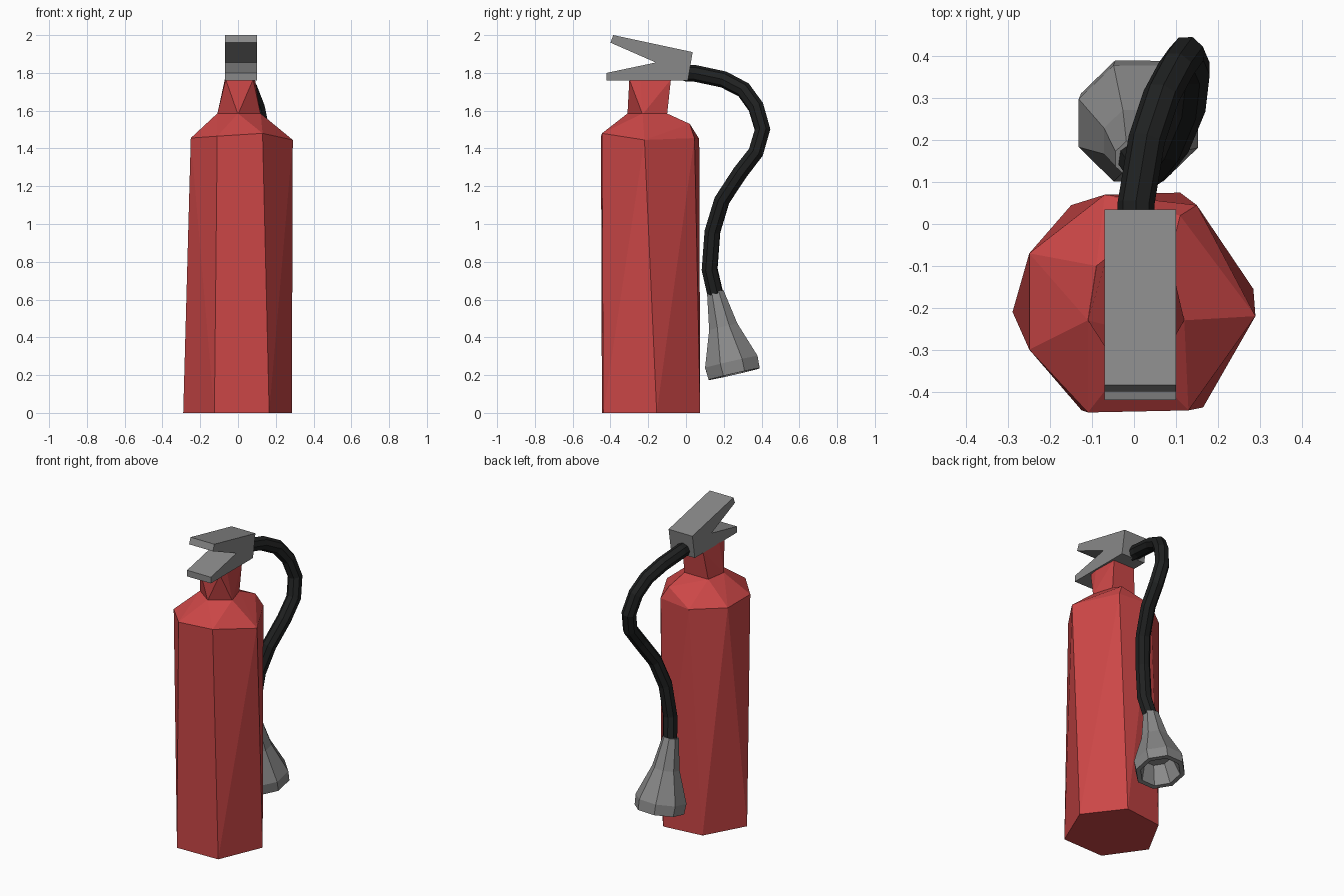
import bpy, bmesh
from math import cos, sin, pi
from mathutils import Vector

cube = bpy.data.objects.get("Cube")
if cube:
    bpy.data.objects.remove(cube, do_unlink=True)


def material(name, colour):
    mat = bpy.data.materials.new(name)
    mat.use_nodes = True
    mat.diffuse_color = (*colour, 1)
    mat.node_tree.nodes["Principled BSDF"].inputs["Base Color"].default_value = (*colour, 1)
    return mat


red = material("red paint", (0.60, 0.062, 0.062))
grey = material("grey metal", (0.25, 0.25, 0.25))
black = material("black rubber", (0.014, 0.015, 0.015))


def add_object(name, bm, mat):
    bmesh.ops.recalc_face_normals(bm, faces=bm.faces)
    mesh = bpy.data.meshes.new(name)
    bm.to_mesh(mesh)
    bm.free()
    mesh.materials.append(mat)
    obj = bpy.data.objects.new(name, mesh)
    bpy.context.collection.objects.link(obj)
    return obj


def hull(name, points, mat):
    bm = bmesh.new()
    for p in points:
        bm.verts.new(p)
    result = bmesh.ops.convex_hull(bm, input=bm.verts)
    loose = [v for v in bm.verts if not v.link_faces]
    bmesh.ops.delete(bm, geom=loose, context="VERTS")
    return add_object(name, bm, mat)


def level(ring, z):
    return [(x, y, z) for x, y in ring]


# Tank: uneven six-sided base rising to a faceted shoulder
base = [(-.29, -.21), (-.125, -.445), (.165, -.438), (.285, -.155), (.11, .075), (-.15, .045)]
rim = [(-.25, -.07, 1.455), (-.25, -.30, 1.455), (-.11, -.45, 1.465), (.13, -.445, 1.48),
       (.29, -.22, 1.445), (.15, .045, 1.455), (-.07, .07, 1.45)]
collar = [(-.11, -.23), (0, -.31), (.12, -.23), (.08, -.10), (-.09, -.10)]
shoulder_bump = [(.11, .02, 1.53)]
hull("tank", level(base, 0) + rim + level(collar, 1.585) + shoulder_bump, red)

# Neck
neck_top = [(-.07, -.24), (-.065, -.30), (.08, -.30), (.09, -.24), (.085, -.08), (-.065, -.08)]
hull("neck", level(collar, 1.58) + level(neck_top, 1.765), red)

# Valve handle: forked side profile pulled across the width
profile = [(-.42, 1.76), (.01, 1.76), (.035, 1.91), (-.385, 2), (-.40, 1.96),
           (-.16, 1.855), (-.42, 1.80)]
bm = bmesh.new()
side = bm.faces.new([bm.verts.new((-.07, y, z)) for y, z in profile])
pulled = bmesh.ops.extrude_face_region(bm, geom=[side], use_keep_orig=True)
moved = [g for g in pulled["geom"] if isinstance(g, bmesh.types.BMVert)]
bmesh.ops.translate(bm, verts=moved, vec=(.17, 0, 0))
add_object("handle", bm, grey)

# Hose
path = [(.005, -.01, 1.80), (.005, .05, 1.797), (.03, .20, 1.765), (.065, .305, 1.71),
        (.10, .37, 1.62), (.125, .405, 1.50), (.14, .37, 1.38), (.13, .285, 1.27),
        (.09, .19, 1.125), (.05, .14, .96), (.025, .125, .76), (.005, .155, .63)]
curve = bpy.data.curves.new("hose", "CURVE")
curve.dimensions = "3D"
curve.bevel_depth = .044
curve.bevel_resolution = 2
curve.use_fill_caps = True
spline = curve.splines.new("POLY")
spline.points.add(len(path) - 1)
for point, co in zip(spline.points, path):
    point.co = (*co, 1)
spline.use_smooth = False
curve.materials.append(black)
bpy.context.collection.objects.link(bpy.data.objects.new("hose", curve))

# Nozzle: eight-sided flared horn with a hollow mouth
SIDES = 8
start, end = Vector((0, .155, .64)), Vector((.012, .255, .205))
axis = (end - start).normalized()
across = Vector((1, 0, 0))
across = (across - axis * across.dot(axis)).normalized()
other = axis.cross(across)
stations = [(0, .048), (.19, .083), (.38, .154), (.446, .15), (.446, .122), (.32, .085)]
bm = bmesh.new()
rings = []
for along, radius in stations:
    centre = start + axis * along
    angles = [2 * pi * (i + .5) / SIDES for i in range(SIDES)]
    rings.append([bm.verts.new(centre + radius * (across * cos(a) + other * sin(a)))
                  for a in angles])
for near, far in zip(rings, rings[1:]):
    for i in range(SIDES):
        j = (i + 1) % SIDES
        bm.faces.new((near[i], near[j], far[j], far[i]))
bm.faces.new(rings[0])
bm.faces.new(rings[-1])
add_object("nozzle", bm, grey)
